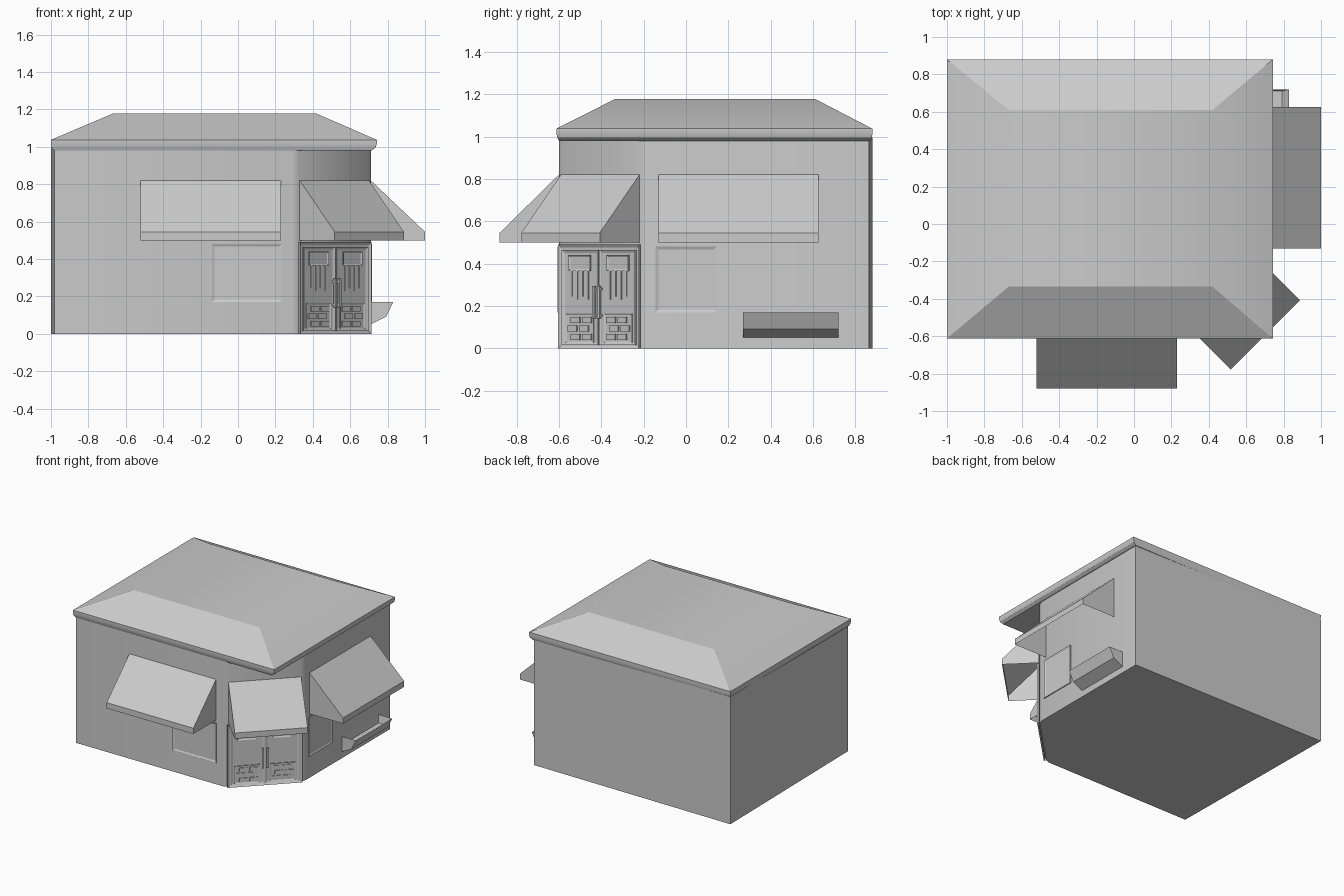
import bpy, bmesh, math
from mathutils import Matrix, Vector

if "Cube" in bpy.data.objects:
    bpy.data.objects.remove(bpy.data.objects["Cube"], do_unlink=True)

grey = bpy.data.materials.new("plain grey")
grey.use_nodes = True
colour = (0.6, 0.6, 0.6, 1)
grey.diffuse_color = colour
grey.node_tree.nodes["Principled BSDF"].inputs["Base Color"].default_value = colour


def wall_frame(x, y, degrees):
    """Local frame on a wall: x runs along it, -y points outward."""
    return Matrix.Translation((x, y, 0)) @ Matrix.Rotation(math.radians(degrees), 4, "Z")


FRONT = wall_frame(0, -0.6, 0)
SIDE = wall_frame(0.71, 0, 90)
CORNER = wall_frame(0.515, -0.405, 45)


def finish(name, bm, frame=Matrix(), smooth=None, closed=True):
    if closed:
        bmesh.ops.recalc_face_normals(bm, faces=bm.faces)
    mesh = bpy.data.meshes.new(name)
    bm.to_mesh(mesh)
    bm.free()
    mesh.materials.append(grey)
    obj = bpy.data.objects.new(name, mesh)
    bpy.context.collection.objects.link(obj)
    obj.matrix_world = frame
    if smooth:
        bpy.ops.object.select_all(action="DESELECT")
        obj.select_set(True)
        bpy.context.view_layer.objects.active = obj
        bpy.ops.object.shade_smooth_by_angle(angle=math.radians(smooth))
    return obj


def loft(name, rings, smooth=None):
    """Skin a stack of equal-length rings and cap both ends."""
    bm = bmesh.new()
    loops = [[bm.verts.new(p) for p in ring] for ring in rings]
    for a, b in zip(loops, loops[1:]):
        for i in range(len(a)):
            j = (i + 1) % len(a)
            bm.faces.new((a[i], a[j], b[j], b[i]))
    bm.faces.new(loops[0][::-1])
    bm.faces.new(loops[-1])
    return finish(name, bm, smooth=smooth)


def panel(name, frame, u0, u1, z0, z1, depth, rim=0, recess=0, base=0):
    """Thin block on a wall, with an optional sunken middle."""
    bm = bmesh.new()
    bmesh.ops.create_cube(bm, size=1)
    for v in bm.verts:
        v.co = ((u0 + u1) / 2 + v.co.x * (u1 - u0),
                -base - depth / 2 + v.co.y * depth,
                (z0 + z1) / 2 + v.co.z * (z1 - z0))
    if rim:
        bm.normal_update()
        front = [f for f in bm.faces if f.normal.y < -0.9]
        bmesh.ops.inset_region(bm, faces=front, thickness=rim)
        for v in front[0].verts:
            v.co.y += recess
    return finish(name, bm, frame)


def awning(name, frame, u0, u1, depth):
    """Open-bottomed awning: slope, valance and two cheeks."""
    bm = bmesh.new()
    profile = [(0, 0.82), (-depth, 0.545), (-depth, 0.5), (0, 0.5)]
    a, b = [[bm.verts.new((u, y, z)) for y, z in profile] for u in (u0, u1)]
    for i in range(2):
        bm.faces.new((a[i], a[i + 1], b[i + 1], b[i]))
    bm.faces.new(a[::-1])
    bm.faces.new(b)
    return finish(name, bm, frame, closed=False)


# Walls with a softened cut corner for the entrance
plan = [(-0.98, -0.6), (0.29, -0.6), (0.325, -0.587), (0.697, -0.215),
        (0.71, -0.18), (0.71, 0.865), (-1, 0.88)]
loft("walls", [[(x, y, z) for x, y in plan] for z in (0, 0.995)], smooth=35)


# Hipped roof with a small rounded eave
def rect(x0, x1, y0, y1, z):
    return [(x0, y0, z), (x1, y0, z), (x1, y1, z), (x0, y1, z)]


loft("roof", [rect(-0.985, 0.715, -0.6, 0.87, 0.98),
              rect(-0.996, 0.735, -0.607, 0.878, 0.995),
              rect(-1, 0.742, -0.612, 0.88, 1.015),
              rect(-1, 0.742, -0.612, 0.88, 1.037),
              rect(-0.67, 0.42, -0.335, 0.61, 1.177)], smooth=24)

# Awnings
awning("front_awning", FRONT, -0.52, 0.23, 0.28)
awning("side_awning", SIDE, -0.13, 0.625, 0.29)
awning("corner_awning", CORNER, -0.262, 0.262, 0.265)

# Windows
panel("front_window", FRONT, -0.14, 0.235, 0.17, 0.48, 0.007, 0.02, 0.006)
panel("side_window", SIDE, -0.145, 0.145, 0.17, 0.48, 0.007, 0.02, 0.006)

# Double door on the cut corner
panel("door_frame", CORNER, -0.27, 0.27, 0, 0.49, 0.012, 0.02, 0.008)
for side, label in ((-1, "left"), (1, "right")):
    def leaf(name, u0, u1, z0, z1, depth, rim=0, recess=0, base=0.004):
        lo, hi = sorted((side * u0, side * u1))
        panel(f"{label}_door_{name}", CORNER, lo, hi, z0, z1, depth, rim, recess, base)

    leaf("leaf", 0.004, 0.245, 0.015, 0.465, 0.008, 0.022, 0.006)
    leaf("transom", 0.055, 0.2, 0.365, 0.44, 0.009, 0.012, 0.005)
    for i in range(4):
        u = 0.07 + i * 0.036
        leaf(f"bar_{i + 1}", u, u + 0.008, 0.23 + 0.015 * (i % 2), 0.365, 0.007)
    leaf("lower_panel", 0.035, 0.222, 0.025, 0.165, 0.006, 0.01, 0.004)
    for row in range(3):
        for i in range(2):
            u = 0.05 + 0.075 * i + 0.02 * (row % 2)
            z = 0.04 + 0.04 * row
            leaf(f"brick_{row + 1}_{i + 1}", u, u + 0.06, z, z + 0.028, 0.008)
    leaf("handle", 0.01, 0.024, 0.14, 0.295, 0.012, base=0.018)
    for z in (0.15, 0.275):
        leaf("handle_mount", 0.012, 0.022, z, z + 0.01, 0.014)

# Planter trough on the side wall
bm = bmesh.new()
profile = [(0, 0.17), (-0.12, 0.17), (-0.083, 0.092), (0, 0.05)]
ends = [[bm.verts.new((u, y, z)) for y, z in profile] for u in (0.27, 0.72)]
for i in range(4):
    j = (i + 1) % 4
    bm.faces.new((ends[0][i], ends[0][j], ends[1][j], ends[1][i]))
for end in ends:
    bm.faces.new(end)
bmesh.ops.recalc_face_normals(bm, faces=bm.faces)
top = [f for f in bm.faces if f.normal.z > 0.9]
bmesh.ops.inset_region(bm, faces=top, thickness=0.014)
for v in top[0].verts:
    v.co.z -= 0.06
    v.co.y = max(v.co.y, -0.08)
finish("planter", bm, SIDE)
